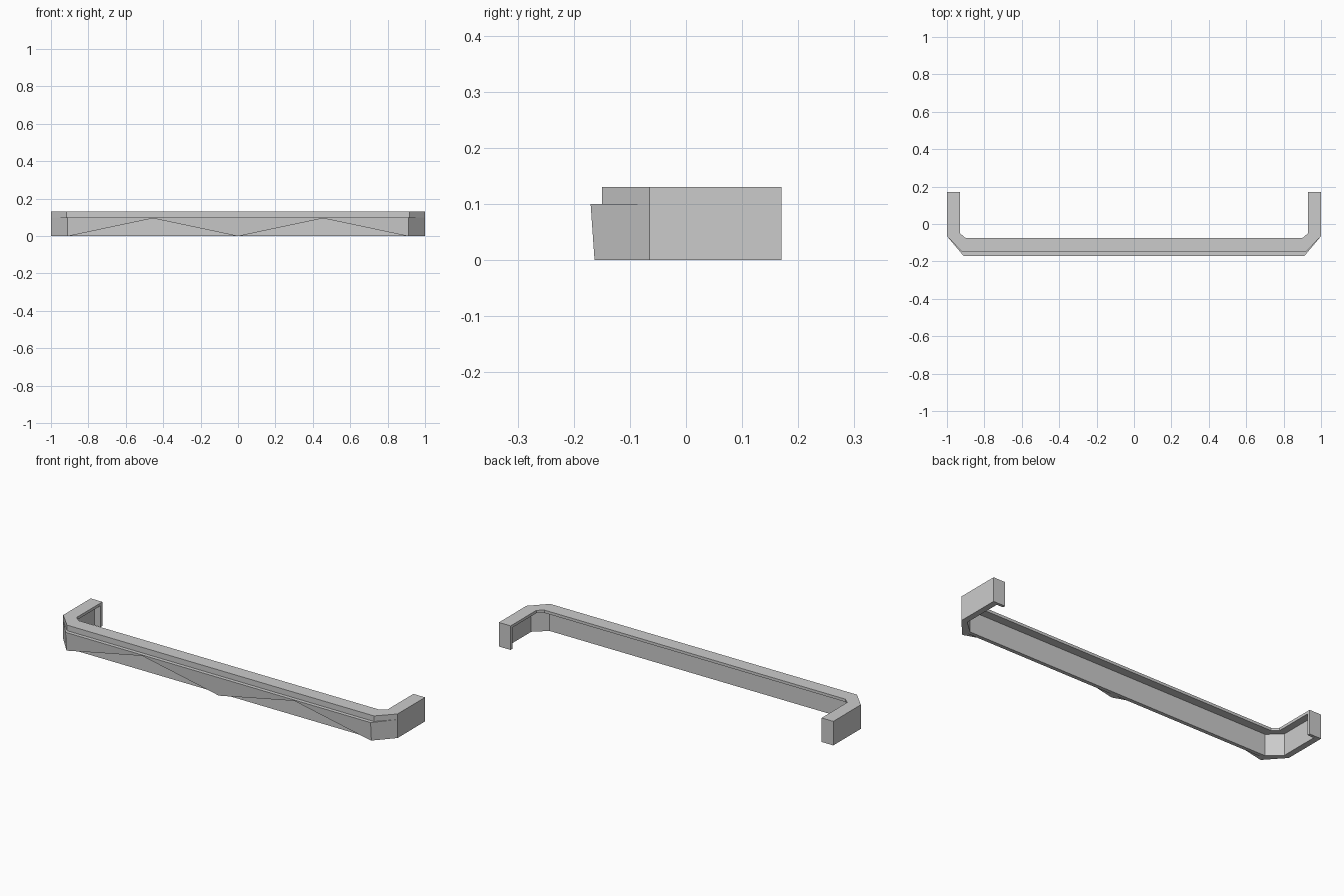
import bpy, bmesh
from mathutils import Vector

if "Cube" in bpy.data.objects:
    bpy.data.objects.remove(bpy.data.objects["Cube"])


def make_object(name, bm):
    bmesh.ops.remove_doubles(bm, verts=bm.verts, dist=1e-5)
    bmesh.ops.recalc_face_normals(bm, faces=bm.faces)
    mesh = bpy.data.meshes.new(name)
    bm.to_mesh(mesh)
    bm.free()
    ob = bpy.data.objects.new(name, mesh)
    bpy.context.collection.objects.link(ob)
    return ob


def loft(name, sections):
    """Skin closed cross-sections in order and cap both ends."""
    bm = bmesh.new()
    rings = [[bm.verts.new(p) for p in s] for s in sections]
    n = len(rings[0])
    for a, b in zip(rings, rings[1:]):
        for i in range(n):
            j = (i + 1) % n
            bm.faces.new((a[i], a[j], b[j], b[i]))
    bm.faces.new(rings[0])
    bm.faces.new(rings[-1][::-1])
    return make_object(name, bm)


def box(name, lo, hi):
    bm = bmesh.new()
    bmesh.ops.create_cube(bm, size=1)
    lo, hi = Vector(lo), Vector(hi)
    for v in bm.verts:
        v.co = (lo + hi) / 2 + v.co * (hi - lo)
    return make_object(name, bm)


STEP, TOP, FLANGE = 0.10, 0.13, 0.115


def section(foot, lip, upper, flange, wall):
    """Angle-shaped section: outer skin, ledge, top flange, inner wall."""
    return [(*foot, 0), (*lip, STEP), (*upper, STEP), (*upper, TOP),
            (*flange, TOP), (*flange, FLANGE), (*wall, FLANGE), (*wall, 0)]


# Right half of the bumper: leg end, leg bend, front bend
half = [
    section((1, .17), (1, .17), (1, .17), (.93, .17), (.968, .17)),
    section((1, -.065), (1, -.065), (1, -.065), (.93, -.05), (.968, -.06)),
    section((.912, -.163), (.912, -.17), (.918, -.15), (.90, -.075), (.90, -.12)),
]
mirrored = [[(-x, y, z) for x, y, z in s] for s in reversed(half)]
bumper = loft("bumper_shell", half + mirrored)

# Shallow triangular recesses in the front face
for side, label in ((-1, "left"), (1, "right")):
    tri = ((side * .005, 0), (side * .455, .095), (side * .905, 0))
    low = ((tri[0][0], -.02), (tri[2][0], -.02))
    outline = [low[0], *tri, low[1]]
    cutter = loft("recess_cutter_" + label,
                  [[(x, y, z) for x, z in outline] for y in (-.25, -.14)])
    cutter.hide_render = True
    cutter.hide_viewport = True
    cutter.display_type = 'WIRE'
    mod = bumper.modifiers.new("recess_" + label, 'BOOLEAN')
    mod.operation = 'DIFFERENCE'
    mod.solver = 'EXACT'
    mod.object = cutter

    # Thin cap closing the leg end
    xs = sorted((side * .93, side * 1.0))
    box("end_cap_" + label, (xs[0], .155, 0), (xs[1], .17, TOP))
